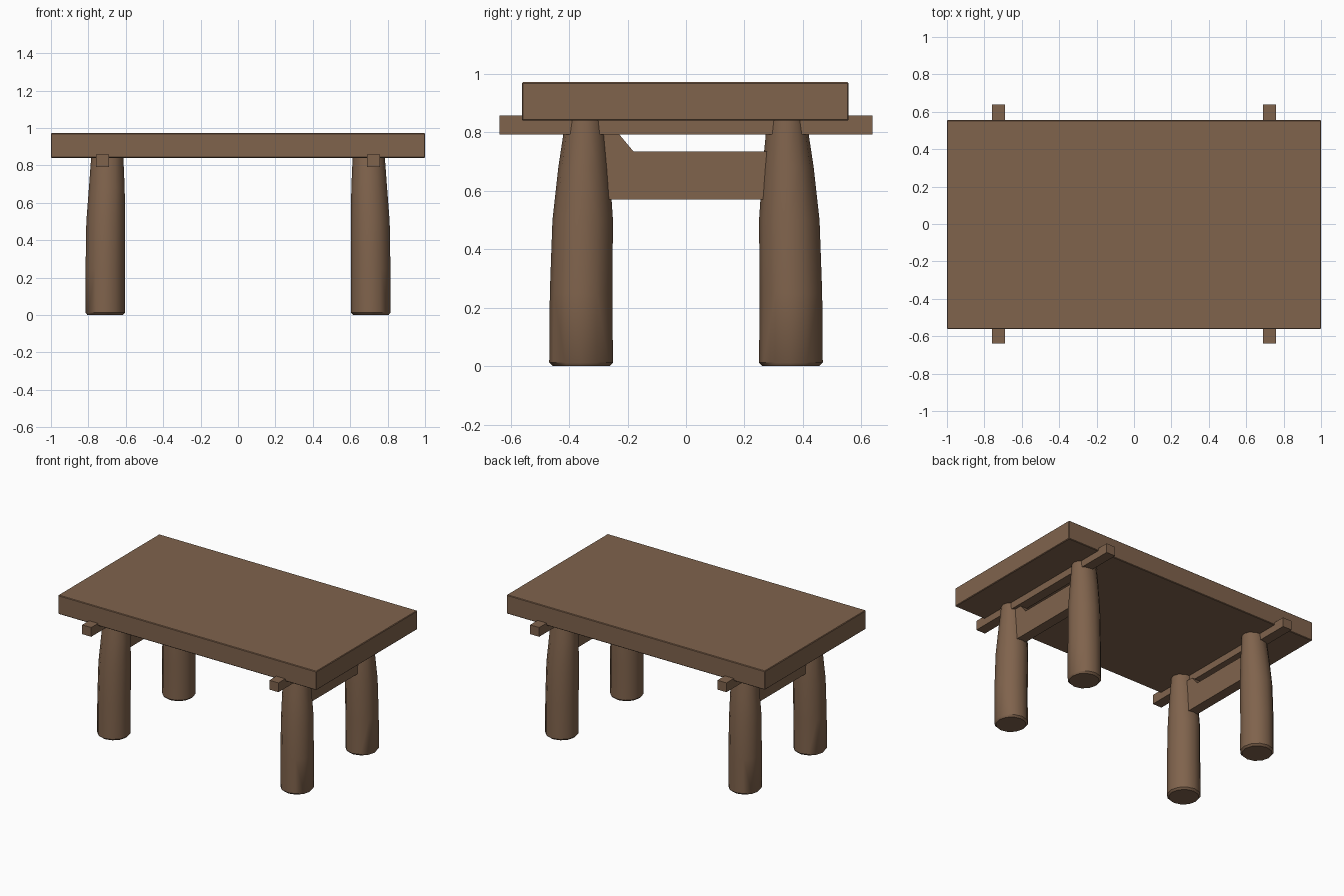
import bpy, bmesh, math

if "Cube" in bpy.data.objects:
    bpy.data.objects.remove(bpy.data.objects["Cube"])

wood = bpy.data.materials.new("brown wood")
wood.diffuse_color = (0.215, 0.125, 0.073, 1)
wood.use_nodes = True
wood.node_tree.nodes["Principled BSDF"].inputs["Base Color"].default_value = wood.diffuse_color


def finish(name, bm, smooth=False):
    bmesh.ops.recalc_face_normals(bm, faces=bm.faces)
    me = bpy.data.meshes.new(name)
    bm.to_mesh(me)
    bm.free()
    ob = bpy.data.objects.new(name, me)
    bpy.context.collection.objects.link(ob)
    me.materials.append(wood)
    if smooth:
        bpy.ops.object.select_all(action='DESELECT')
        ob.select_set(True)
        bpy.context.view_layer.objects.active = ob
        bpy.ops.object.shade_smooth_by_angle(angle=math.radians(40))
    return ob


def box(name, x0, x1, y0, y1, z0, z1, bevel=0.0):
    bm = bmesh.new()
    bmesh.ops.create_cube(bm, size=1)
    for v in bm.verts:
        v.co = ((x0 + x1) / 2 + v.co.x * (x1 - x0),
                (y0 + y1) / 2 + v.co.y * (y1 - y0),
                (z0 + z1) / 2 + v.co.z * (z1 - z0))
    if bevel:
        bmesh.ops.bevel(bm, geom=bm.edges[:], offset=bevel, segments=1, affect='EDGES')
    return finish(name, bm)


# Each leg ring: height, inner x, outer x, inner y, outer y
RINGS = [(0.0, 0.615, 0.805, 0.262, 0.455), (0.012, 0.603, 0.815, 0.25, 0.468),
         (0.25, 0.603, 0.815, 0.252, 0.466), (0.50, 0.603, 0.811, 0.25, 0.457),
         (0.68, 0.606, 0.797, 0.262, 0.437), (0.845, 0.613, 0.785, 0.278, 0.412)]
SIDES = 12


def leg(name, sx, sy):
    bm = bmesh.new()
    loops = []
    for z, xi, xo, yi, yo in RINGS:
        loops.append([bm.verts.new((
            sx * ((xi + xo) / 2 + (xo - xi) / 2 * math.cos(2 * math.pi * i / SIDES)),
            sy * ((yi + yo) / 2 + (yo - yi) / 2 * math.sin(2 * math.pi * i / SIDES)),
            z)) for i in range(SIDES)])
    for a, b in zip(loops, loops[1:]):
        for i in range(SIDES):
            j = (i + 1) % SIDES
            bm.faces.new((a[i], a[j], b[j], b[i]))
    bm.faces.new(loops[0])
    bm.faces.new(loops[-1])
    finish(name, bm, True)


# Stretcher board side profile (y, z), with a corner brace at the front
BOARD = [(-0.32, 0.57), (0.32, 0.57), (0.32, 0.735), (-0.18, 0.735),
         (-0.23, 0.795), (-0.32, 0.795)]


def stretcher(name, x0, x1):
    bm = bmesh.new()
    face = bm.faces.new([bm.verts.new((x0, y, z)) for y, z in BOARD])
    new = bmesh.ops.extrude_face_region(bm, geom=[face])["geom"]
    for v in new:
        if isinstance(v, bmesh.types.BMVert):
            v.co.x = x1
    finish(name, bm)


# Thick top slab
box("table_top", -1, 1, -0.562, 0.556, 0.84, 0.972, 0.004)

# Legs, cross bars and stretchers at each end
for sx, side in ((-1, "left"), (1, "right")):
    for sy, end in ((-1, "front"), (1, "back")):
        leg(f"{end}_{side}_leg", sx, sy)
    cx = sx * 0.725
    box(f"{side}_cross_bar", cx - 0.035, cx + 0.035, -0.638, 0.638, 0.792, 0.857)
    cx = sx * 0.705
    stretcher(f"{side}_stretcher", cx - 0.035, cx + 0.035)
